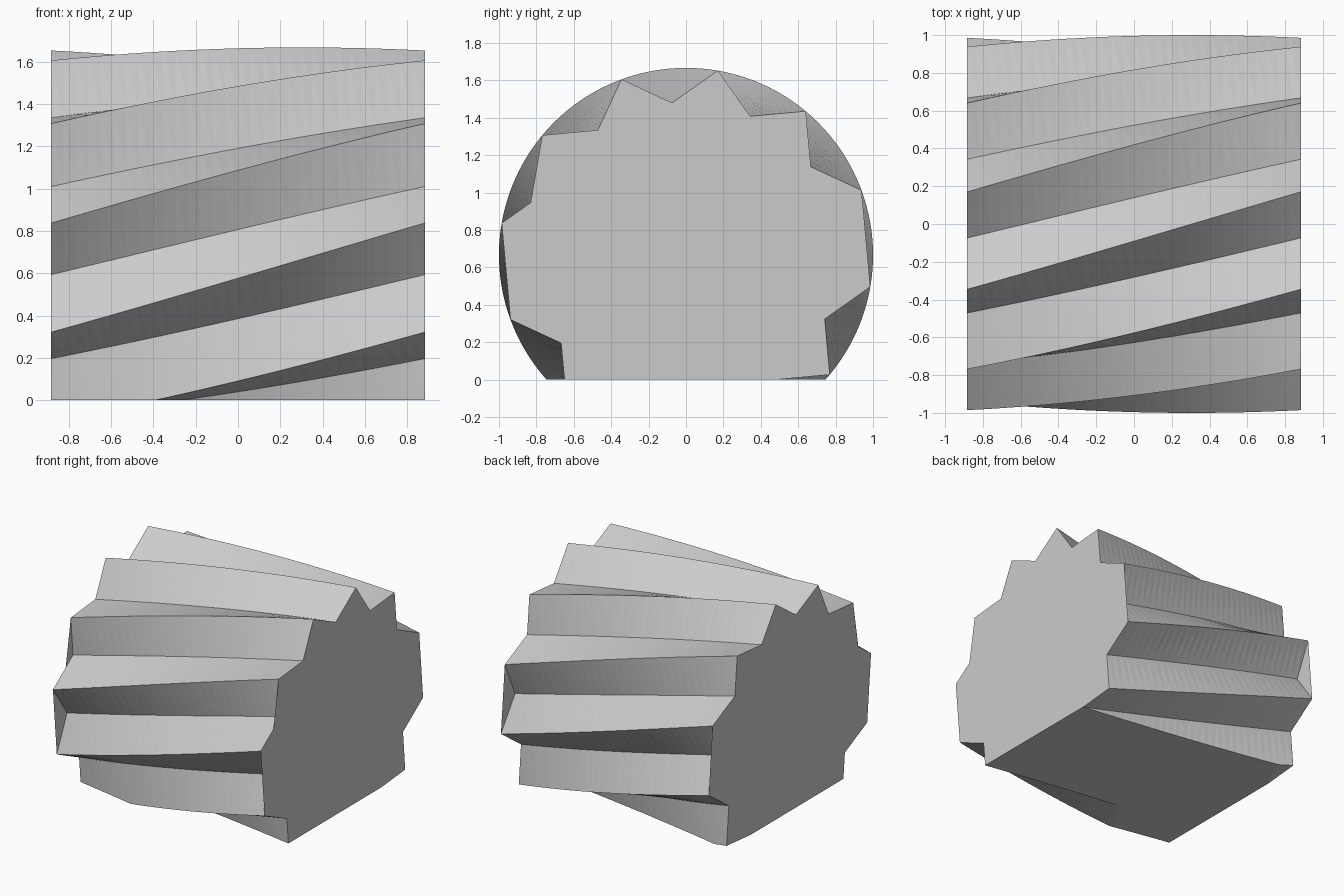
import bpy
import bmesh
from math import cos, sin, radians

cube = bpy.data.objects.get("Cube")
if cube:
    bpy.data.objects.remove(cube)

TEETH = 12
R_TIP, R_ROOT = 1.0, 0.817
HALF_LEN = 0.883
AXIS_Z = 0.667
TIP_ANGLE = 20.2      # angle of a tip on the left (+x) end
TWIST = 30            # one tooth pitch over the whole length
SEGMENTS = 30

grey = bpy.data.materials.new("light_grey")
grey.use_nodes = True
colour = (0.6, 0.6, 0.6, 1)
grey.diffuse_color = colour
grey.node_tree.nodes["Principled BSDF"].inputs["Base Color"].default_value = colour


def star_ring(bm, t):
    """Star section at t = 0 (right end) to 1 (left end)."""
    ring = []
    for i in range(2 * TEETH):
        r = R_ROOT if i % 2 else R_TIP
        a = radians(TIP_ANGLE + i * 180 / TEETH + TWIST * (1 - t))
        x = HALF_LEN * (2 * t - 1)
        ring.append(bm.verts.new((x, r * cos(a), AXIS_Z + r * sin(a))))
    return ring


# Twisted star prism lying along x
bm = bmesh.new()
rings = [star_ring(bm, s / SEGMENTS) for s in range(SEGMENTS + 1)]
for a, b in zip(rings, rings[1:]):
    for i in range(2 * TEETH):
        j = (i + 1) % (2 * TEETH)
        bm.faces.new((a[i], a[j], b[j], b[i]))
bm.faces.new(rings[0])
bm.faces.new(rings[-1])

# Flat base: cut away everything under the ground and close the opening
bmesh.ops.triangulate(bm, faces=bm.faces[:])
cut = bmesh.ops.bisect_plane(bm, geom=bm.verts[:] + bm.edges[:] + bm.faces[:],
                             plane_co=(0, 0, 0), plane_no=(0, 0, 1),
                             clear_inner=True)
rim = [e for e in cut["geom_cut"]
       if isinstance(e, bmesh.types.BMEdge) and e.is_boundary]
bmesh.ops.triangle_fill(bm, edges=rim, use_beauty=True, normal=(0, 0, -1))
bmesh.ops.recalc_face_normals(bm, faces=bm.faces[:])

mesh = bpy.data.meshes.new("twisted_gear_body")
bm.to_mesh(mesh)
bm.free()
mesh.materials.append(grey)
body = bpy.data.objects.new("twisted_gear_body", mesh)
bpy.context.collection.objects.link(body)
